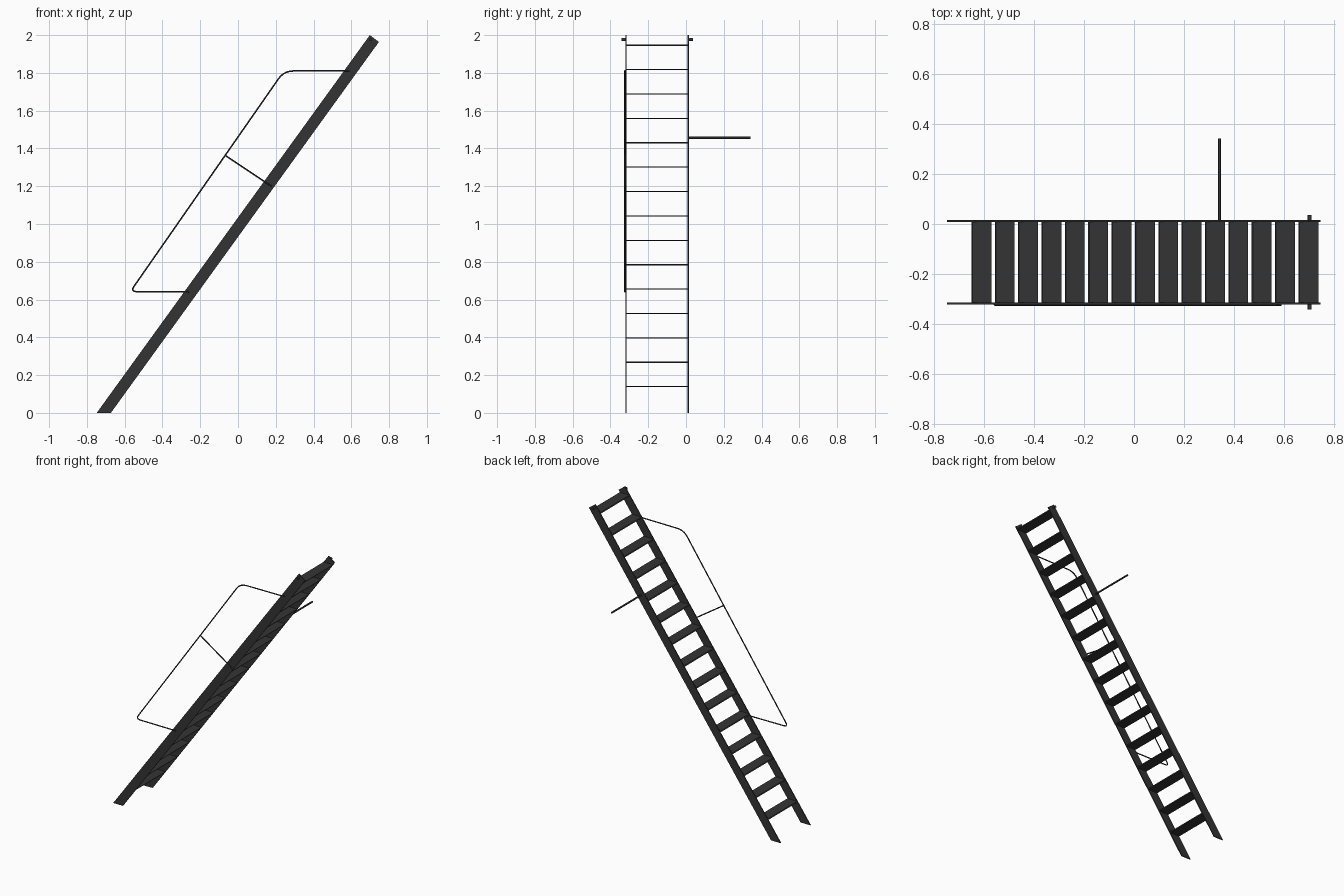
import bpy, bmesh, math
from mathutils import Vector

if "Cube" in bpy.data.objects:
    bpy.data.objects.remove(bpy.data.objects["Cube"])

SLOPE = 1.383           # rise over run of the ladder
Y_FRONT, Y_BACK = -0.318, 0.012
PLATE = 0.007

steel = bpy.data.materials.new("dark_grey_steel")
steel.diffuse_color = (0.034, 0.034, 0.034, 1)
steel.use_nodes = True
steel.node_tree.nodes["Principled BSDF"].inputs["Base Color"].default_value = steel.diffuse_color


def finish(name, bm):
    bmesh.ops.recalc_face_normals(bm, faces=bm.faces)
    me = bpy.data.meshes.new(name)
    bm.to_mesh(me)
    bm.free()
    me.materials.append(steel)
    ob = bpy.data.objects.new(name, me)
    bpy.context.collection.objects.link(ob)
    return ob


def prism(name, profile, y0, y1):
    """Extrude an x-z profile along y."""
    bm = bmesh.new()
    face = bm.faces.new([bm.verts.new((x, y0, z)) for x, z in profile])
    ext = bmesh.ops.extrude_face_region(bm, geom=[face])
    verts = [g for g in ext["geom"] if isinstance(g, bmesh.types.BMVert)]
    bmesh.ops.translate(bm, verts=verts, vec=(0, y1 - y0, 0))
    return finish(name, bm)


def rod(name, x, z, y0, y1, r):
    """Round bar lying along y."""
    ring = [(x + r * math.cos(a * math.tau / 16), z + r * math.sin(a * math.tau / 16))
            for a in range(16)]
    return prism(name, ring, y0, y1)


def tube(name, pts, r):
    """Round tube following a path."""
    cu = bpy.data.curves.new(name, 'CURVE')
    cu.dimensions = '3D'
    cu.bevel_depth = r
    cu.bevel_resolution = 2
    cu.use_fill_caps = True
    sp = cu.splines.new('POLY')
    sp.points.add(len(pts) - 1)
    for p, co in zip(sp.points, pts):
        p.co = (*co, 1)
    cu.materials.append(steel)
    ob = bpy.data.objects.new(name, cu)
    bpy.context.collection.objects.link(ob)
    return ob


def fillet(a, b, c, r, n=5):
    """Rounded corner at b as points on a quadratic arc."""
    a, b, c = Vector(a), Vector(b), Vector(c)
    p, q = b + (a - b).normalized() * r, b + (c - b).normalized() * r
    return [p * (1 - t) ** 2 + b * 2 * t * (1 - t) + q * t * t
            for t in (i / n for i in range(n + 1))]


# side rails with level feet, square-cut tops and hinge pins
side = [(-0.748, 0), (-0.673, 0), (0.746, 1.964), (0.698, 2.0)]
for label, y, out in (("front", Y_FRONT, -1), ("back", Y_BACK, 1)):
    prism(label + "_side_rail", side, y - PLATE / 2, y + PLATE / 2)
    rod(label + "_hinge_pin", 0.702, 1.976, y, y + out * 0.024, 0.008)

# fifteen flat treads
for i in range(15):
    z = 0.139 + i * 0.1291
    x = -0.748 + z / SLOPE
    t = 0.003
    tread = [(x - t / SLOPE, z - t), (x + 0.075 - t / SLOPE, z - t),
             (x + 0.075 + t / SLOPE, z + t), (x + t / SLOPE, z + t)]
    prism(f"tread_{i + 1:02d}", tread, Y_FRONT, Y_BACK)

# handrail with bent ends, plus its middle strut
yr = Y_FRONT - 0.005
a, b, c, d = (-0.26, yr, 0.64), (-0.57, yr, 0.642), (0.243, yr, 1.81), (0.59, yr, 1.812)
tube("handrail", [a, *fillet(a, b, c, 0.035), *fillet(b, c, d, 0.05), d], 0.004)
tube("handrail_strut", [(-0.07, yr, 1.365), (0.18, yr, 1.198)], 0.004)

# locking bar sticking out of the back rail
rod("locking_bar", 0.341, 1.456, Y_BACK, 0.341, 0.006)
